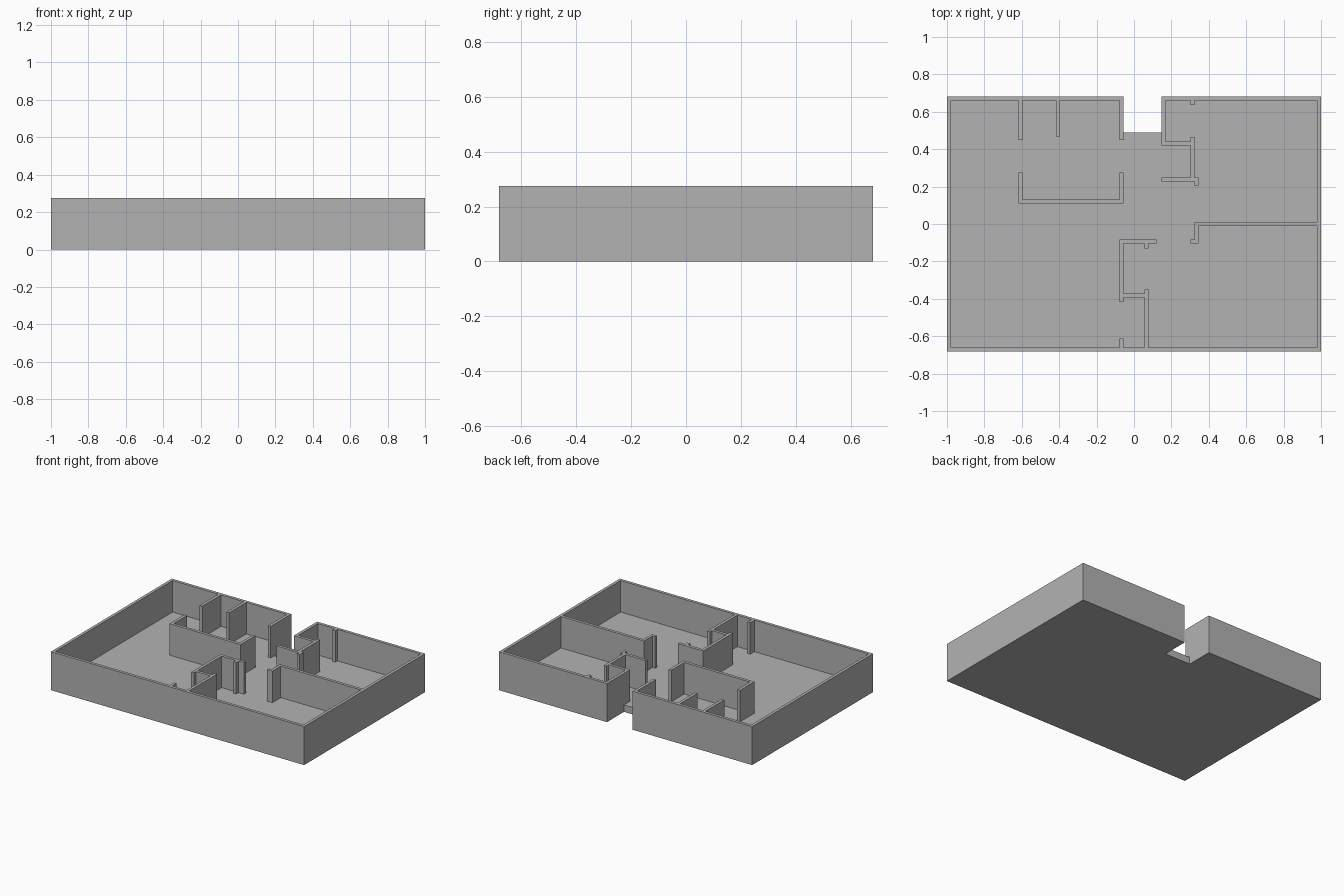
import bpy
import bmesh
from math import radians

if "Cube" in bpy.data.objects:
    bpy.data.objects.remove(bpy.data.objects["Cube"], do_unlink=True)

HALF = 0.0105      # half the wall thickness
FLOOR, TOP = 0.05, 0.275
X, Y = 1 - HALF, 0.682 - HALF          # outer wall centre lines
A, B, C, D, E = -0.607, -0.407, -0.067, 0.067, 0.157
F, G = 0.313, 0.334                    # inner wall centre lines
HALL, PORCH = -0.094, 0.49

# Wall centre lines seen from above
paths = [
    # outer wall, open at the entrance
    [(C, 0.46), (C, Y), (-X, Y), (-X, -Y), (X, -Y), (X, Y), (E, Y), (E, 0.431), (F, 0.431)],
    # small back rooms
    [(A, Y), (A, 0.46)],
    [(B, Y), (B, 0.478)],
    [(A, 0.265), (A, 0.12), (C, 0.12), (C, 0.265)],
    # closet beside the entrance
    [(F, 0.455), (F, 0.238)],
    [(E, 0.238), (G, 0.238), (G, 0.214)],
    [(F, Y), (F, 0.647)],
    # divider between the large rooms
    [(X, 0), (G, 0), (G, HALL), (F, HALL)],
    # front rooms
    [(0.11, HALL), (C, HALL), (C, -0.407)],
    [(D, HALL), (D, -0.12)],
    [(C, -0.383), (D, -0.383)],
    [(D, -0.36), (D, -Y)],
    [(C, -Y), (C, -0.624)],
]


def segment_box(p, q):
    """Rectangle around one straight wall segment."""
    low = [round(min(a, b) - HALF, 4) for a, b in zip(p, q)]
    high = [round(max(a, b) + HALF, 4) for a, b in zip(p, q)]
    return (*low, *high)


def inside(box, x, y):
    return box[0] < x < box[2] and box[1] < y < box[3]


boxes = [segment_box(p, q) for path in paths for p, q in zip(path, path[1:])]
notch = (round(C + HALF, 4), PORCH, round(E - HALF, 4), 1)
xs = sorted({b[i] for b in boxes for i in (0, 2)})
ys = sorted({b[i] for b in boxes for i in (1, 3)} | {PORCH})


def is_wall(face):
    c = face.calc_center_median()
    return any(inside(b, c.x, c.y) for b in boxes)


def extrude_up(bm, faces, height):
    result = bmesh.ops.extrude_face_region(bm, geom=faces)["geom"]
    verts = [v for v in result if isinstance(v, bmesh.types.BMVert)]
    bmesh.ops.translate(bm, verts=verts, vec=(0, 0, height))
    return [f for f in result if isinstance(f, bmesh.types.BMFace)]


# Floor slab laid out as cells, leaving out the entrance notch
bm = bmesh.new()
grid = {}


def corner(x, y):
    if (x, y) not in grid:
        grid[x, y] = bm.verts.new((x, y, 0))
    return grid[x, y]


for x0, x1 in zip(xs, xs[1:]):
    for y0, y1 in zip(ys, ys[1:]):
        if not inside(notch, (x0 + x1) / 2, (y0 + y1) / 2):
            bm.faces.new([corner(x0, y0), corner(x1, y0), corner(x1, y1), corner(x0, y1)])

# Raise the slab, then raise the walls out of it
upper = extrude_up(bm, bm.faces[:], FLOOR)
extrude_up(bm, [f for f in upper if is_wall(f)], TOP - FLOOR)

# Merge the cells into clean flat faces
bmesh.ops.recalc_face_normals(bm, faces=bm.faces[:])
bmesh.ops.dissolve_limit(bm, angle_limit=radians(1), verts=bm.verts[:], edges=bm.edges[:])
bmesh.ops.triangulate(bm, faces=[f for f in bm.faces if len(f.verts) > 4])

mesh = bpy.data.meshes.new("floor_and_walls")
bm.to_mesh(mesh)
bm.free()
house = bpy.data.objects.new("floor_and_walls", mesh)
bpy.context.collection.objects.link(house)

# Plain grey plaster
grey = bpy.data.materials.new("light_grey")
grey.use_nodes = True
color = (0.45, 0.45, 0.45, 1)
grey.diffuse_color = color
grey.node_tree.nodes["Principled BSDF"].inputs["Base Color"].default_value = color
mesh.materials.append(grey)
